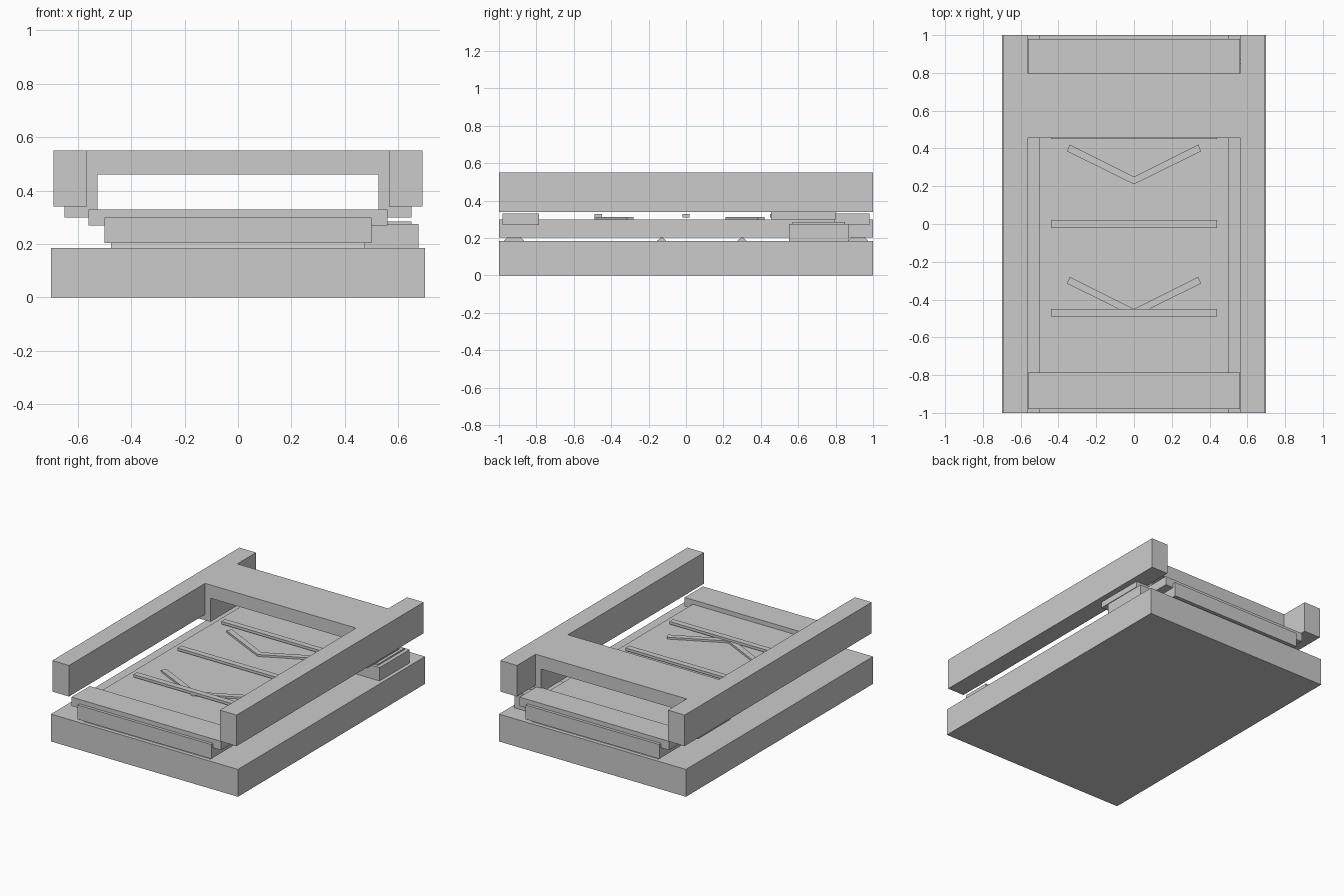
import bpy

if "Cube" in bpy.data.objects:
    bpy.data.objects.remove(bpy.data.objects["Cube"])


def prism(name, pts, lo, hi, axis):
    """Extrude a 2D profile along x, y or z between lo and hi."""
    place = {"x": lambda a, b, t: (t, a, b),
             "y": lambda a, b, t: (a, t, b),
             "z": lambda a, b, t: (a, b, t)}[axis]
    n = len(pts)
    verts = [place(a, b, t) for t in (lo, hi) for a, b in pts]
    faces = [tuple(range(n))[::-1], tuple(range(n, 2 * n))]
    faces += [(i, (i + 1) % n, n + (i + 1) % n, n + i) for i in range(n)]
    if axis == "y":
        faces = [f[::-1] for f in faces]
    mesh = bpy.data.meshes.new(name)
    mesh.from_pydata(verts, [], faces)
    mesh.update()
    ob = bpy.data.objects.new(name, mesh)
    bpy.context.collection.objects.link(ob)
    return ob


def box(name, x0, x1, y0, y1, z0, z1):
    return prism(name, [(x0, y0), (x1, y0), (x1, y1), (x0, y1)], z0, z1, "z")


# Base and sliding slab
box("base", -0.70, 0.70, -1, 1, 0, 0.185)
box("bed_slab", -0.50, 0.50, -1, 1, 0.203, 0.30)

# Cross bars at both ends of the slab
box("front_cross_bar", -0.56, 0.56, -0.98, -0.785, 0.27, 0.33)
box("back_cross_bar", -0.56, 0.56, 0.79, 0.98, 0.27, 0.33)

# Side rails
box("left_rail", -0.69, -0.565, -1, 1, 0.34, 0.55)
box("right_rail", 0.565, 0.69, -1, 1, 0.34, 0.55)

# Bridge: top beam between the rails on two legs
box("bridge_top", -0.565, 0.565, 0.455, 0.80, 0.46, 0.55)
for side, s in (("left", -1), ("right", 1)):
    a, b, c = sorted((s * 0.525, s * 0.565)), sorted((s * 0.525, s * 0.65)), 0.34
    box(side + "_bridge_leg", *a, 0.455, 0.80, c, 0.46)
    box(side + "_bridge_foot", *b, 0.455, 0.80, 0.30, c)

# Straight bars laid across the slab
for i, y in enumerate((-0.47, 0.0, 0.47)):
    box(f"straight_bar_{i}", -0.44, 0.44, y - 0.02, y + 0.02, 0.31, 0.328)

# Flat chevron strips
for i, y in enumerate((-0.49, 0.21)):
    prism(f"chevron_{i}", [(0, y), (0.355, y + 0.175), (0.34, y + 0.21),
                           (0, y + 0.04), (-0.34, y + 0.21), (-0.355, y + 0.175)],
          0.298, 0.313, "z")

# Side control box with thin plate
box("control_box", 0.475, 0.675, 0.55, 0.87, 0.185, 0.275)
box("control_plate", 0.56, 0.65, 0.57, 0.85, 0.275, 0.285)

# Supports showing in the gap under the slab
for i, (y, w) in enumerate(((-0.92, 0.06), (-0.13, 0.03), (0.30, 0.03), (0.92, 0.06))):
    top = w - 0.025
    prism(f"roller_{i}", [(y - w, 0.18), (y + w, 0.18), (y + top, 0.203), (y - top, 0.203)],
          -0.475, 0.475, "x")
